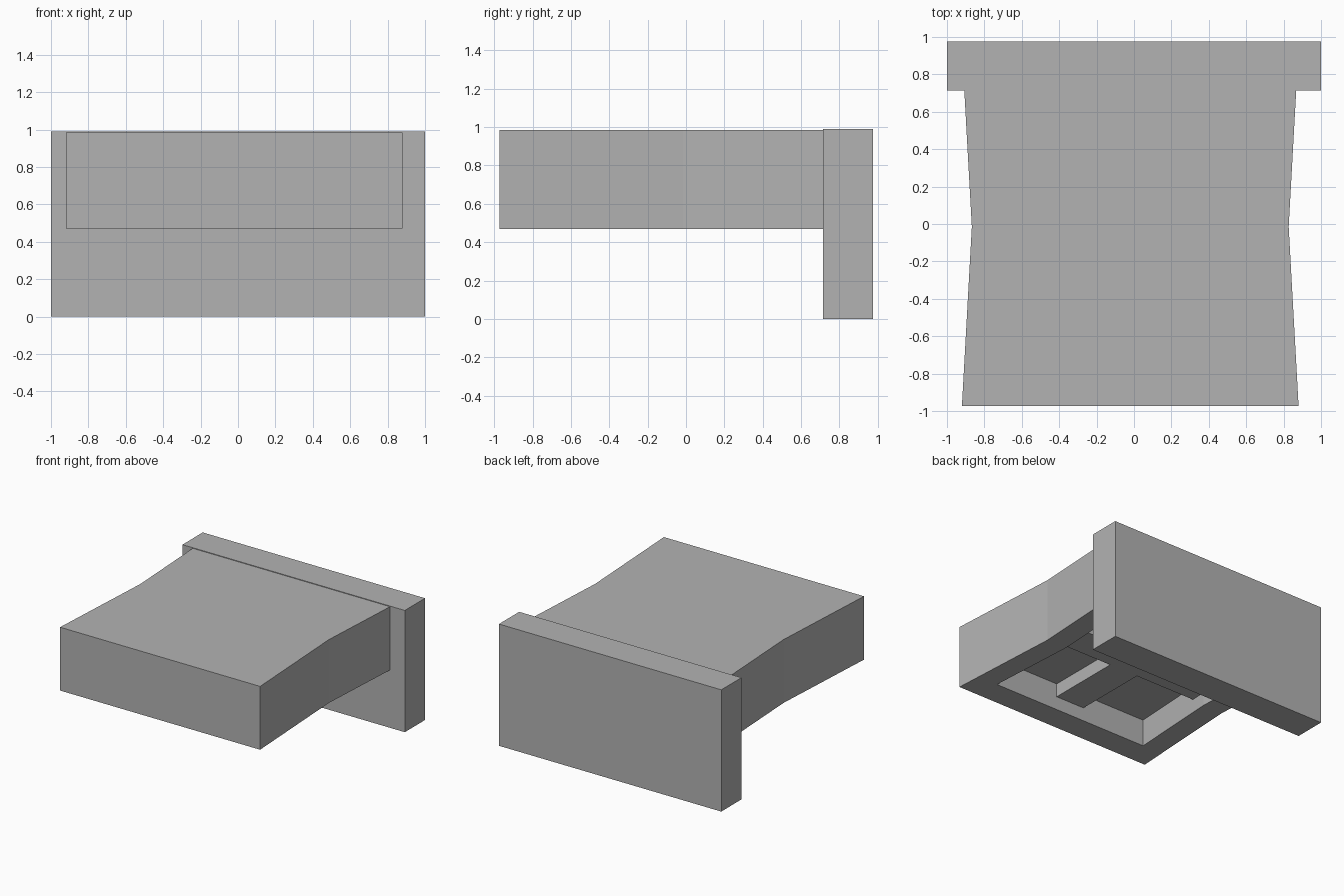
import bpy
import bmesh

cube = bpy.data.objects.get("Cube")
if cube:
    bpy.data.objects.remove(cube, do_unlink=True)

grey = bpy.data.materials.new("plain grey")
grey.use_nodes = True
colour = (0.45, 0.45, 0.45, 1)
grey.diffuse_color = colour
grey.node_tree.nodes["Principled BSDF"].inputs["Base Color"].default_value = colour


def finish(bm, name):
    bmesh.ops.recalc_face_normals(bm, faces=bm.faces)
    mesh = bpy.data.meshes.new(name)
    bm.to_mesh(mesh)
    bm.free()
    mesh.materials.append(grey)
    obj = bpy.data.objects.new(name, mesh)
    bpy.context.collection.objects.link(obj)
    return obj


def box(name, low, high):
    bm = bmesh.new()
    bmesh.ops.create_cube(bm, size=1)
    for v in bm.verts:
        for i in range(3):
            v.co[i] = low[i] if v.co[i] < 0 else high[i]
    return finish(bm, name)


CX, CY = -0.02, -0.015          # centre of the waisted body
BOTTOM, FLOOR, TOP = 0.47, 0.69, 0.985
RIB = 0.58                      # underside of the ribs


def waisted_outline(end, waist, length):
    """Rectangle pinched at the middle of its long sides."""
    right = [(end, -length), (waist, 0), (end, length)]
    left = [(-x, -y) for x, y in right]
    return [(CX + x, CY + y) for x, y in right + left]


# Waisted body, hollowed out from below
outer = waisted_outline(0.90, 0.847, 0.958)
inner = waisted_outline(0.71, 0.667, 0.75)
bm = bmesh.new()
rings = [[bm.verts.new((x, y, z)) for x, y in outline]
         for outline, z in ((outer, TOP), (outer, BOTTOM),
                            (inner, BOTTOM), (inner, FLOOR))]
for a, b in zip(rings, rings[1:]):
    for i in range(6):
        j = (i + 1) % 6
        bm.faces.new((a[i], a[j], b[j], b[i]))
for ring in (rings[0], rings[-1]):
    # split at the waist so each half is convex
    bm.faces.new((ring[0], ring[1], ring[4], ring[5]))
    bm.faces.new((ring[1], ring[2], ring[3], ring[4]))
finish(bm, "body")

# Cross-shaped ribs inside the hollow
HALF = 0.13
box("cross_rib", (CX - 0.72, CY - HALF, RIB), (CX + 0.72, CY + HALF, FLOOR + 0.02))
for name, side in (("front_rib", -1), ("back_rib", 1)):
    y0, y1 = sorted((CY + side * HALF, CY + side * 0.77))
    box(name, (CX - HALF, y0, RIB), (CX + HALF, y1, FLOOR + 0.02))

# Upright plate across the back
box("back_panel", (-1, 0.715, 0), (1, 0.975, 0.99))
